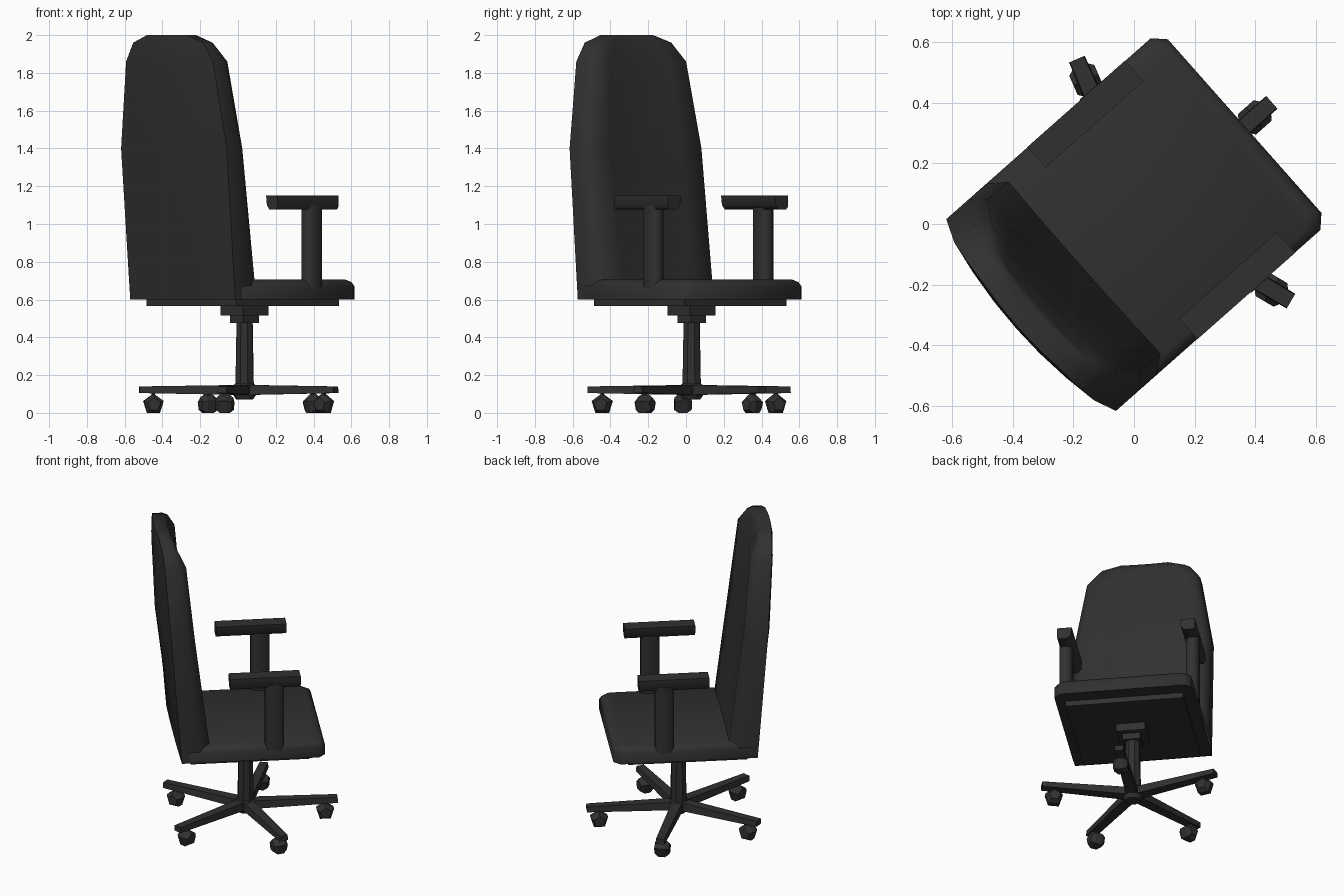
import bpy, bmesh, math
from mathutils import Matrix, Vector

if "Cube" in bpy.data.objects:
    bpy.data.objects.remove(bpy.data.objects["Cube"])

# Parts are laid out with +x as the chair's forward axis, then turned to its resting angle
TURN = Matrix.Rotation(math.radians(41.5), 4, 'Z')
HUB = Matrix.Translation((0.035, 0.03, 0))

charcoal = bpy.data.materials.new("charcoal")
charcoal.diffuse_color = (0.03, 0.03, 0.03, 1)
charcoal.use_nodes = True
charcoal.node_tree.nodes["Principled BSDF"].inputs["Base Color"].default_value = charcoal.diffuse_color


def loft(name, rings, matrix=TURN, angle=40):
    """Skin a list of equal-length point rings and cap both ends."""
    bm = bmesh.new()
    rows = [[bm.verts.new(p) for p in ring] for ring in rings]
    n = len(rows[0])
    for a, b in zip(rows, rows[1:]):
        for i in range(n):
            j = (i + 1) % n
            bm.faces.new((a[i], a[j], b[j], b[i]))
    bm.faces.new(rows[0][::-1])
    bm.faces.new(rows[-1])
    bmesh.ops.recalc_face_normals(bm, faces=bm.faces)
    bm.transform(matrix)
    mesh = bpy.data.meshes.new(name)
    bm.to_mesh(mesh)
    bm.free()
    mesh.materials.append(charcoal)
    obj = bpy.data.objects.new(name, mesh)
    bpy.context.collection.objects.link(obj)
    bpy.ops.object.select_all(action='DESELECT')
    obj.select_set(True)
    bpy.context.view_layer.objects.active = obj
    bpy.ops.object.shade_smooth_by_angle(angle=math.radians(angle))
    return obj


def cut_rect(x0, x1, hy, z, inset=0.0, cut=0.04):
    """Rectangle with clipped corners at height z."""
    x0, x1, hy = x0 + inset, x1 - inset, hy - inset
    return [(x1, -hy + cut, z), (x1, hy - cut, z), (x1 - cut, hy, z), (x0 + cut, hy, z),
            (x0, hy - cut, z), (x0, -hy + cut, z), (x0 + cut, -hy, z), (x1 - cut, -hy, z)]


def ellipse(cx, cy, rx, ry, z, n=8):
    return [(cx + rx * math.cos(math.tau * (i + .5) / n),
             cy + ry * math.sin(math.tau * (i + .5) / n), z) for i in range(n)]


def box(name, x0, x1, y0, y1, z0, z1, matrix=TURN):
    ring = lambda z: [(x0, y0, z), (x1, y0, z), (x1, y1, z), (x0, y1, z)]
    return loft(name, [ring(z0), ring(z1)], matrix, 30)


# Seat cushion with soft top edge, and the plate below it
loft("seat", [cut_rect(-.38, .487, .422, .60), cut_rect(-.38, .487, .422, .668),
              cut_rect(-.38, .487, .422, .692, .012), cut_rect(-.38, .487, .422, .705, .034)], angle=60)
box("seat_plate", -.33, .395, -.36, .36, .565, .605)


# Backrest: stacked sections, bowed at the rear and slightly hollow in front
def back_ring(z, hw, rear_edge, rear_mid, front_edge, front_mid):
    pts = []
    for i in range(7):
        t = -1 + i / 3
        pts.append((rear_mid + (rear_edge - rear_mid) * t * t, hw * t, z))
    pts.append(((front_edge * 2 + rear_edge) / 3, hw, z))
    for i in range(7):
        t = 1 - i / 3
        pts.append((front_mid + (front_edge - front_mid) * t * t, hw * .9 * t, z))
    pts.append(((front_edge * 2 + rear_edge) / 3, -hw, z))
    return pts


loft("backrest", [back_ring(*row) for row in (
    (0.60, .420, -.390, -.394, -.205, -.205),
    (0.72, .420, -.400, -.410, -.220, -.225),
    (1.40, .422, -.453, -.497, -.306, -.335),
    (1.86, .347, -.484, -.519, -.352, -.378),
    (1.96, .280, -.493, -.519, -.403, -.415),
    (2.00, .160, -.503, -.512, -.425, -.430))], angle=75)

# Armrests: rounded posts with padded bars, chamfered along the lower edges
for side, label in ((1, "left"), (-1, "right")):
    loft(label + "_arm_post", [[(x, side * .388 + y, z) for x, y, z in
                                cut_rect(.120, .236, .038, h, cut=.02)] for h in (.66, 1.10)], angle=60)
    section = [(.332, 1.15), (.423, 1.15), (.423, 1.09), (.412, 1.077), (.358, 1.077), (.338, 1.10)]
    loft(label + "_armrest", [[(x, side * y, z) for y, z in section] for x in (-.095, .335)], angle=60)

# Seat mount and column
box("mount_plate", -.09, .09, -.09, .09, .515, .57, HUB @ TURN)
box("mount_collar", -.054, .054, -.054, .054, .475, .52, HUB @ TURN)
loft("column", [ellipse(0, 0, r, r, z) for r, z in ((.052, .12), (.045, .50))], HUB @ TURN)
loft("hub", [ellipse(0, 0, r, r, z, 10) for r, z in
             ((.045, .07), (.062, .095), (.066, .14), (.05, .155))], HUB @ TURN)

# Five legs, each with a faceted caster
for k in range(5):
    m = HUB @ TURN @ Matrix.Rotation(math.tau * k / 5, 4, 'Z')
    loft(f"leg_{k + 1}", [[(x, -w, z0), (x, w, z0), (x, w * .9, z1), (x, -w * .9, z1)]
                          for x, w, z0, z1 in ((.02, .036, .095, .148), (.56, .028, .105, .14))], m, 30)
    caster = []
    for y, r in ((-.045, .036), (-.02, .056), (.02, .056), (.045, .036)):
        caster.append([(.485 + r * math.sin(math.tau * i / 5), y,
                        .0455 + r * math.cos(math.tau * i / 5)) for i in range(5)])
    loft(f"caster_{k + 1}", caster, m, 30)
    box(f"caster_stem_{k + 1}", .477, .493, -.01, .01, .08, .12, m)
